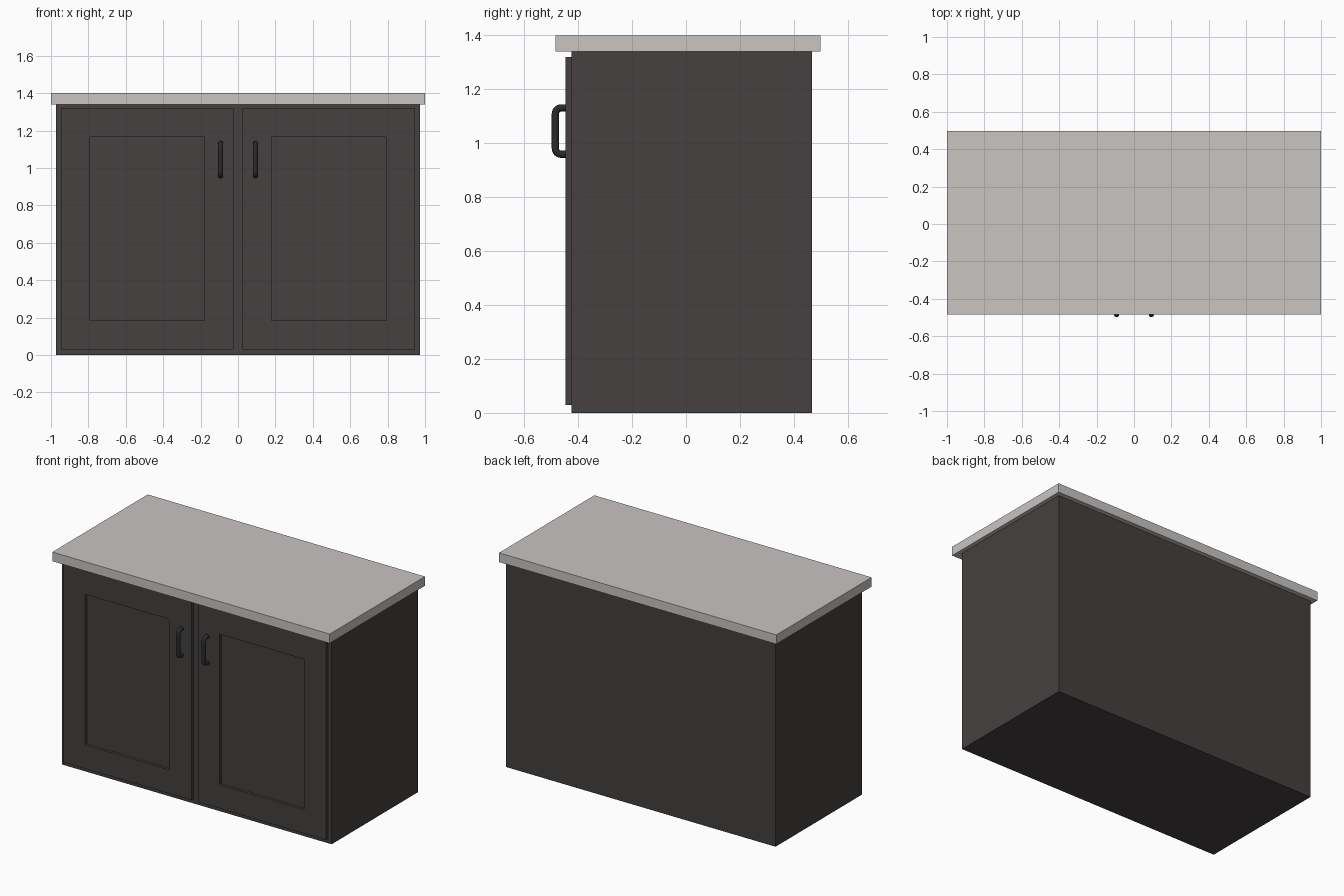
import bpy, bmesh, math
from mathutils import Vector

if "Cube" in bpy.data.objects:
    bpy.data.objects.remove(bpy.data.objects["Cube"])


def material(name, rgb):
    m = bpy.data.materials.new(name)
    m.diffuse_color = (*rgb, 1)
    m.use_nodes = True
    m.node_tree.nodes["Principled BSDF"].inputs["Base Color"].default_value = m.diffuse_color
    return m


WOOD = material("charcoal_wood", (0.058, 0.052, 0.050))
STONE = material("pale_stone", (0.58, 0.555, 0.545))
METAL = material("dark_metal", (0.024, 0.023, 0.023))


def finish(bm, name, mat):
    bmesh.ops.recalc_face_normals(bm, faces=bm.faces)
    me = bpy.data.meshes.new(name)
    bm.to_mesh(me)
    bm.free()
    me.materials.append(mat)
    ob = bpy.data.objects.new(name, me)
    bpy.context.collection.objects.link(ob)
    return ob


def box_bm(x0, x1, y0, y1, z0, z1):
    bm = bmesh.new()
    bmesh.ops.create_cube(bm, size=1)
    for v in bm.verts:
        v.co = Vector((x0 if v.co.x < 0 else x1,
                       y0 if v.co.y < 0 else y1,
                       z0 if v.co.z < 0 else z1))
    return bm


# Cabinet carcass and countertop
finish(box_bm(-0.973, 0.973, -0.425, 0.467, 0, 1.34), "cabinet_body", WOOD)
finish(box_bm(-1, 1, -0.484, 0.498, 1.34, 1.40), "countertop", STONE)


def door(name, side):
    # Slab whose front face is inset, then pushed back as a recessed panel
    xs = sorted((side * 0.024, side * 0.947))
    px = sorted((side * 0.18, side * 0.79))
    bm = box_bm(*xs, -0.447, -0.425, 0.03, 1.32)
    front = min(bm.faces, key=lambda f: f.calc_center_median().y)
    bmesh.ops.inset_region(bm, faces=[front], thickness=0.1)
    mid = front.calc_center_median()
    for v in front.verts:
        v.co.x = px[0] if v.co.x < mid.x else px[1]
        v.co.z = 0.185 if v.co.z < mid.z else 1.166
    panel = bmesh.ops.extrude_discrete_faces(bm, faces=[front])["faces"][0]
    for v in panel.verts:
        v.co.y += 0.018
    finish(bm, name, WOOD)


def handle(name, x):
    # Round bar swept along a U-shaped path with rounded corners
    r, bend, sides = 0.0135, 0.022, 16
    y_in, y_out, z_lo, z_hi = -0.44, -0.4845, 0.959, 1.131
    path = [(y_in, z_lo, 0.0)]                     # y, z, travel angle
    for cz, start in ((z_lo + bend, 0), (z_hi - bend, 90)):
        for i in range(7):
            a = math.radians(start + i * 15)
            path.append((y_out + bend - bend * math.sin(a),
                         cz - bend * math.cos(a), a))
    path.append((y_in, z_hi, math.pi))
    bm = bmesh.new()
    rings = []
    for y, z, a in path:
        ring = []
        for k in range(sides):
            t = 2 * math.pi * k / sides
            out = r * math.sin(t)
            ring.append(bm.verts.new((x + r * math.cos(t),
                                      y - out * math.sin(a),
                                      z - out * math.cos(a))))
        rings.append(ring)
    for a, b in zip(rings, rings[1:]):
        for k in range(sides):
            n = (k + 1) % sides
            bm.faces.new((a[k], a[n], b[n], b[k])).smooth = True
    bm.faces.new(rings[0])
    bm.faces.new(rings[-1])
    finish(bm, name, METAL)


# Pair of doors with their handles
for label, side in (("left", -1), ("right", 1)):
    door(label + "_door", side)
    handle(label + "_handle", side * 0.093)
